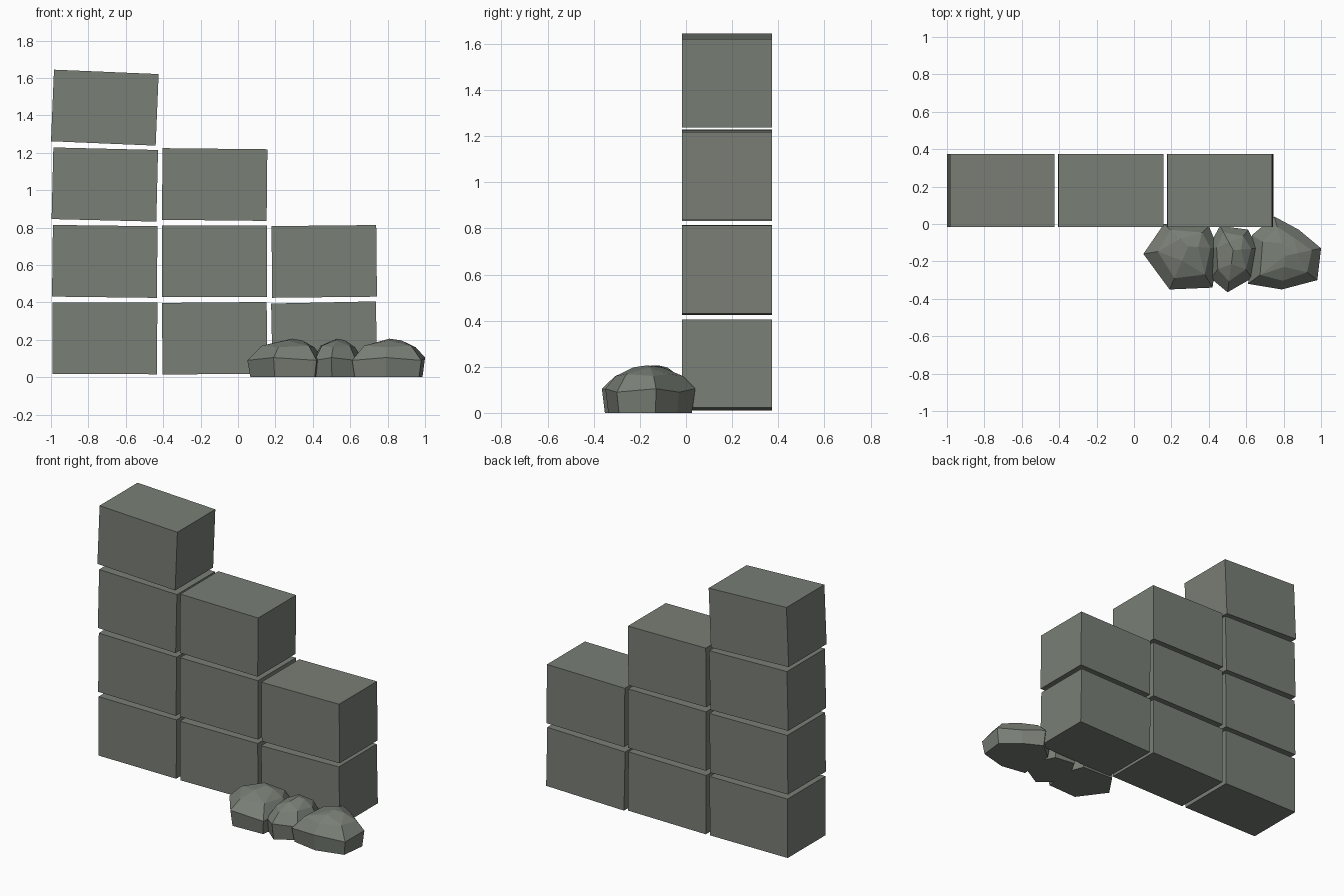
import bpy, bmesh
from math import radians
from mathutils import Vector

if "Cube" in bpy.data.objects:
    bpy.data.objects.remove(bpy.data.objects["Cube"], do_unlink=True)

stone = bpy.data.materials.new("grey_green_stone")
stone.use_nodes = True
colour = (0.19, 0.21, 0.18, 1)
stone.diffuse_color = colour
stone.node_tree.nodes["Principled BSDF"].inputs["Base Color"].default_value = colour


def finish(bm, name):
    mesh = bpy.data.meshes.new(name)
    bmesh.ops.recalc_face_normals(bm, faces=bm.faces)
    bm.to_mesh(mesh)
    bm.free()
    mesh.materials.append(stone)
    obj = bpy.data.objects.new(name, mesh)
    bpy.context.collection.objects.link(obj)
    return obj


def block(name, x, z, tilt):
    bm = bmesh.new()
    bmesh.ops.create_cube(bm, size=1)
    bmesh.ops.scale(bm, vec=(0.56, 0.39, 0.383), verts=bm.verts)
    obj = finish(bm, name)
    obj.location = (x, 0.178, z)
    obj.rotation_euler.y = radians(tilt)


def rock(name, outline, peak):
    """Faceted boulder: flat base, wide waist, narrowing shoulder and top."""
    pts = [Vector(p) for p in outline]
    centre = sum(pts, Vector((0, 0))) / len(pts)
    peak = Vector(peak)
    bm = bmesh.new()
    for i, p in enumerate(pts):
        odd = i % 2
        base = centre.lerp(p, 0.93)
        shoulder = peak.lerp(p, 0.68 + 0.06 * odd)
        bm.verts.new((base.x, base.y, 0))
        bm.verts.new((p.x, p.y, 0.09 + 0.015 * odd))
        bm.verts.new((shoulder.x, shoulder.y, 0.168 - 0.008 * odd))
        if odd:
            top = peak.lerp(p, 0.33)
            bm.verts.new((top.x, top.y, 0.197))
    bm.verts.new((peak.x, peak.y, 0.206))
    hull = bmesh.ops.convex_hull(bm, input=bm.verts)
    bmesh.ops.delete(bm, geom=hull["geom_interior"], context="VERTS")
    bmesh.ops.dissolve_limit(bm, angle_limit=radians(6), verts=bm.verts, edges=bm.edges)
    finish(bm, name)


# Stepped wall: each column lists its tilt from the ground upward
columns = {-0.712: (0.2, 0.7, 1.4, 2.4), -0.125: (-0.5, 0, 0.6), 0.461: (-1.2, -0.6)}
for c, (x, tilts) in enumerate(columns.items()):
    for r, tilt in enumerate(tilts):
        block(f"wall_block_column_{c + 1}_row_{r + 1}", x, 0.208 + 0.411 * r, tilt)

# Boulders at the foot of the wall
rock("rock_left", [(0.05, -0.16), (0.19, -0.35), (0.42, -0.34), (0.45, -0.13),
                   (0.4, -0.01), (0.16, 0.0)], (0.29, -0.12))
rock("rock_middle", [(0.41, -0.29), (0.5, -0.365), (0.63, -0.29), (0.66, -0.13),
                     (0.61, -0.03), (0.46, -0.01), (0.4, -0.12)], (0.53, -0.14))
rock("rock_right", [(0.61, -0.32), (0.79, -0.35), (0.98, -0.3), (1.0, -0.13),
                    (0.88, -0.03), (0.75, 0.04), (0.63, -0.06)], (0.81, -0.17))
